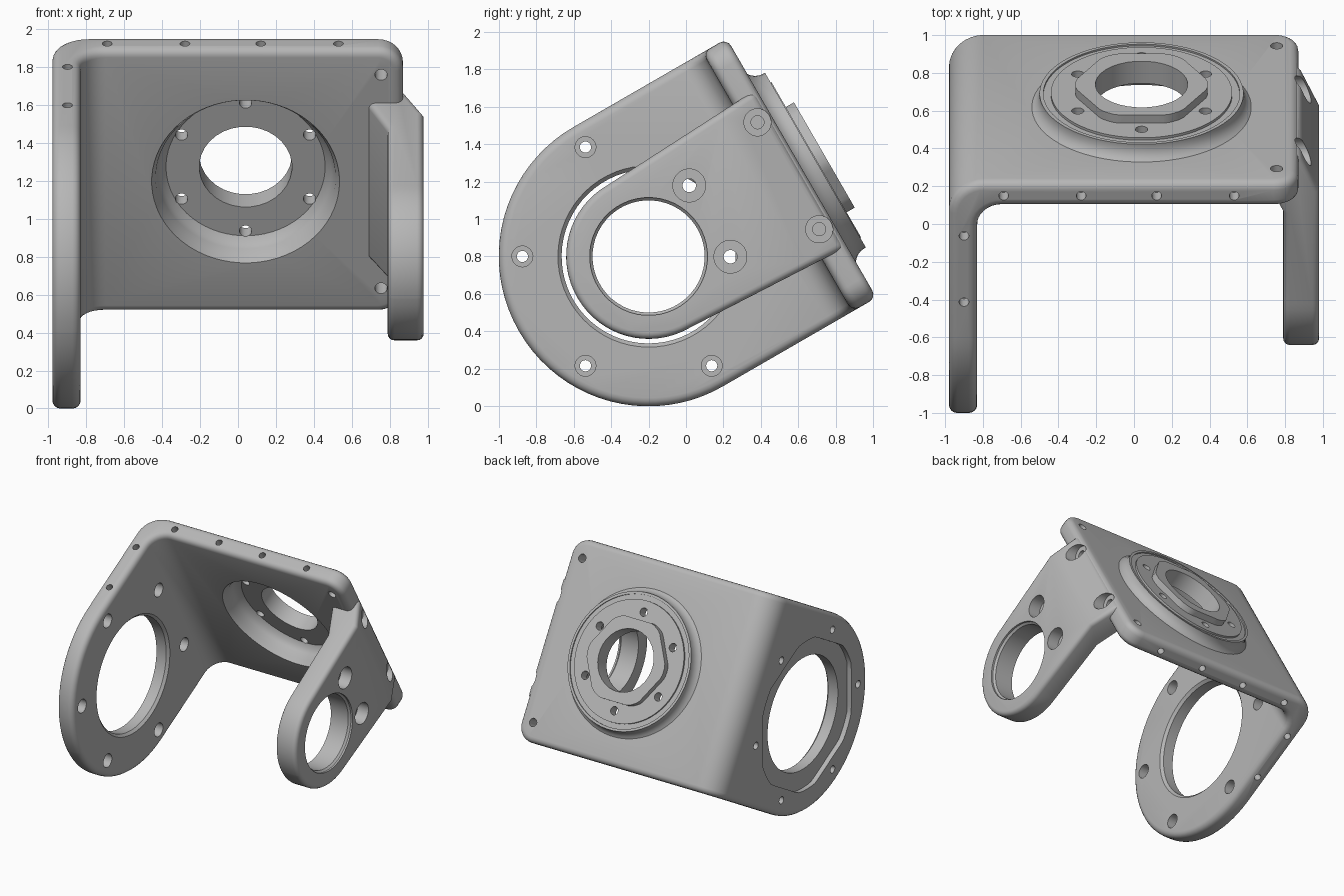
import bpy, bmesh
from math import sin, cos, pi, radians
from mathutils import Matrix, Vector

if "Cube" in bpy.data.objects:
    bpy.data.objects.remove(bpy.data.objects["Cube"], do_unlink=True)

GREY = (0.47, 0.47, 0.47, 1)
metal = bpy.data.materials.new("grey metal")
metal.use_nodes = True
metal.diffuse_color = GREY
metal.node_tree.nodes["Principled BSDF"].inputs["Base Color"].default_value = GREY

# Everything is built upright around the pivot axis, then tilted back:
# x = across, y = from the pivot to the base plate, z = along the plate
TILT = Matrix.Translation((0, -0.2, 0.8)) @ Matrix.Rotation(radians(30), 4, 'X')
ALONG_X = Matrix(((0, 0, 1), (1, 0, 0), (0, 1, 0))).to_4x4()
ALONG_Y = Matrix(((1, 0, 0), (0, 0, 1), (0, -1, 0))).to_4x4()
ALONG_Z = Matrix.Identity(4)
BOLTS = [radians(30 + 60 * i) for i in range(6)]
BOSS = Vector((0.04, 0, 0))


def make(name, bm):
    bmesh.ops.recalc_face_normals(bm, faces=bm.faces)
    mesh = bpy.data.meshes.new(name)
    bm.to_mesh(mesh)
    bm.free()
    obj = bpy.data.objects.new(name, mesh)
    bpy.context.collection.objects.link(obj)
    mesh.materials.append(metal)
    return obj


def apply(obj, mod):
    bpy.context.view_layer.objects.active = obj
    bpy.ops.object.modifier_apply(modifier=mod.name)


def combine(obj, tool, operation):
    mod = obj.modifiers.new("combine", 'BOOLEAN')
    mod.object, mod.operation, mod.solver = tool, operation, 'EXACT'
    apply(obj, mod)


def soften(obj, width):
    mod = obj.modifiers.new("soften", 'BEVEL')
    mod.width, mod.segments = width, 4
    mod.limit_method, mod.angle_limit = 'ANGLE', radians(50)
    apply(obj, mod)


def loft(bm, rings):
    """Skin a stack of rings and cap both ends."""
    loops = [[bm.verts.new(p) for p in ring] for ring in rings]
    for a, b in zip(loops, loops[1:]):
        for i in range(len(a)):
            j = (i + 1) % len(a)
            bm.faces.new((a[i], a[j], b[j], b[i]))
    bm.faces.new(loops[0][::-1])
    bm.faces.new(loops[-1])


def lathe(bm, profile, axis, centre=Vector(), segs=48):
    """Solid of revolution from (radius, height) pairs."""
    turn = [2 * pi * (i + 0.5) / segs for i in range(segs)]
    loft(bm, [[centre + axis @ Vector((r * cos(t), r * sin(t), h)) for t in turn]
              for r, h in profile])


def flatted_disc(bm, flat, radius, low, high, axis, centre=Vector()):
    """Disc with six flats, one facing each bolt."""
    ring = []
    for i in range(72):
        t = 2 * pi * i / 72
        off = (t % (pi / 3)) - pi / 6
        r = min(radius, flat / cos(off))
        ring.append((r * cos(t), r * sin(t)))
    loft(bm, [[centre + axis @ Vector((a, b, h)) for a, b in ring] for h in (low, high)])


def slab(profile, half):
    bm = bmesh.new()
    loft(bm, [[(x, y, z) for x, y in profile] for z in (-half, half)])
    return bm


def round_edges(bm, test, radius, segs):
    edges = [e for e in bm.edges if all(test(v.co) for v in e.verts)
             and abs(e.verts[0].co.z - e.verts[1].co.z) < 1e-5]
    bmesh.ops.bevel(bm, geom=edges, offset=radius, segments=segs, profile=0.5,
                    affect='EDGES', clamp_overlap=False)


def arc(cx, cy, r, start, end, n=8):
    return [(cx + r * cos(radians(start + (end - start) * i / n)),
             cy + r * sin(radians(start + (end - start) * i / n))) for i in range(n + 1)]


# Main bracket: base plate bent into the large arm
bend = ([(-0.98, -0.8), (-0.83, -0.8)] + arc(-0.70, 0.665, 0.13, 180, 90)
        + [(0.87, 0.795), (0.87, 0.945)] + arc(-0.79, 0.755, 0.19, 90, 180))
bm = slab(bend, 0.8)
round_edges(bm, lambda c: c.x > 0.86, 0.13, 8)
round_edges(bm, lambda c: c.y < -0.79, 0.797, 20)
bracket = make("main_bracket", bm)
soften(bracket, 0.045)

# Raised boss on the back of the plate
bm = bmesh.new()
lathe(bm, [(0.63, 0.88)] + arc(0.63, 1.02, 0.09, 270, 180, 6)
      + [(0.54, 1.03), (0.52, 1.03), (0.52, 1.02), (0.48, 1.02), (0.48, 1.035), (0.3, 1.035)],
      ALONG_Y, BOSS, 64)
boss = make("boss", bm)
bm = bmesh.new()
flatted_disc(bm, 0.325, 0.35, 1.0, 1.085, ALONG_Y, BOSS)
pilot = make("boss_pilot", bm)
combine(boss, pilot, 'UNION')
combine(bracket, boss, 'UNION')

# Cuts in the bracket: dished recess, arm pocket
bm = bmesh.new()
lathe(bm, [(0.51, 0.7), (0.495, 0.8), (0.475, 0.83), (0.465, 0.89), (0.45, 0.925),
           (0.42, 0.95)], ALONG_Y, BOSS, 64)
flatted_disc(bm, 0.585, 0.62, -1.1, -0.94, ALONG_X)
recess = make("recess_cutter", bm)

# Bores, bolt holes and blind edge holes
bm = bmesh.new()
lathe(bm, [(0.245, 0.9), (0.245, 1.2)], ALONG_Y, BOSS, 32)
lathe(bm, [(0.465, -1.1), (0.465, -0.85), (0.485, -0.83), (0.485, -0.76)], ALONG_X, segs=64)
for t in BOLTS:
    around = Vector((0.39 * cos(t), 0, 0.39 * sin(t)))
    lathe(bm, [(0.033, 0.9), (0.033, 1.2)], ALONG_Y, BOSS + around, 16)
    around = Vector((0, 0.675 * cos(t), 0.675 * sin(t)))
    lathe(bm, [(0.03, -1.1), (0.03, -0.92), (0.056, -0.92), (0.056, -0.8)],
          ALONG_X, around, 20)
for side in (-1, 1):
    lathe(bm, [(0.033, 0.7), (0.033, 1.1)], ALONG_Y, Vector((0.755, 0, side * 0.65)), 16)
    spots = [(x, 0.865) for x in (-0.69, -0.28, 0.12, 0.53)] + [(-0.9, 0.62), (-0.9, 0.215)]
    for x, y in spots:
        lathe(bm, [(0.026, side * 0.72), (0.026, side * 0.9)], ALONG_Z, Vector((x, y, 0)), 16)
holes = make("hole_cutter", bm)

# Small arm: tapered foot with an inner gusset, bolted to the plate end
foot = [(0.79, -0.44), (0.98, -0.44), (0.98, 0.70), (0.873, 0.93),
        (0.69, 0.93), (0.69, 0.795), (0.79, 0.56)]
bm = slab(foot, 0.44)
round_edges(bm, lambda c: c.y < -0.43, 0.438, 16)
for v in bm.verts:
    v.co.z *= 1 + 0.11 * max(v.co.y, 0)
arm = make("small_arm", bm)
soften(arm, 0.035)

# Cuts in the small arm: bearing bore and counterbored holes
bm = bmesh.new()
lathe(bm, [(0.30, 0.6), (0.30, 0.95), (0.315, 0.965), (0.315, 1.1)], ALONG_X)
for z in (-0.22, 0.22):
    lathe(bm, [(0.036, 0.6), (0.036, 0.88), (0.088, 0.88), (0.088, 1.1)],
          ALONG_X, Vector((0, 0.378, z)), 24)
bores = make("arm_bore_cutter", bm)
bm = bmesh.new()
for z in (-0.33, 0.33):
    lathe(bm, [(0.035, 0.74), (0.035, 0.84), (0.073, 0.84), (0.073, 1.1)],
          ALONG_X, Vector((0, 0.863, z)), 24)
screws = make("foot_screw_cutter", bm)

for obj, tools in ((bracket, (recess, holes, screws)), (arm, (bores, screws))):
    for tool in tools:
        combine(obj, tool, 'DIFFERENCE')

# Remove helpers, tilt the parts and shade them
for tool in (boss, pilot, recess, holes, bores, screws):
    bpy.data.objects.remove(tool, do_unlink=True)
bpy.ops.object.select_all(action='DESELECT')
for obj in (bracket, arm):
    obj.data.transform(TILT)
    obj.select_set(True)
bpy.context.view_layer.objects.active = bracket
bpy.ops.object.shade_smooth_by_angle(angle=radians(30))
